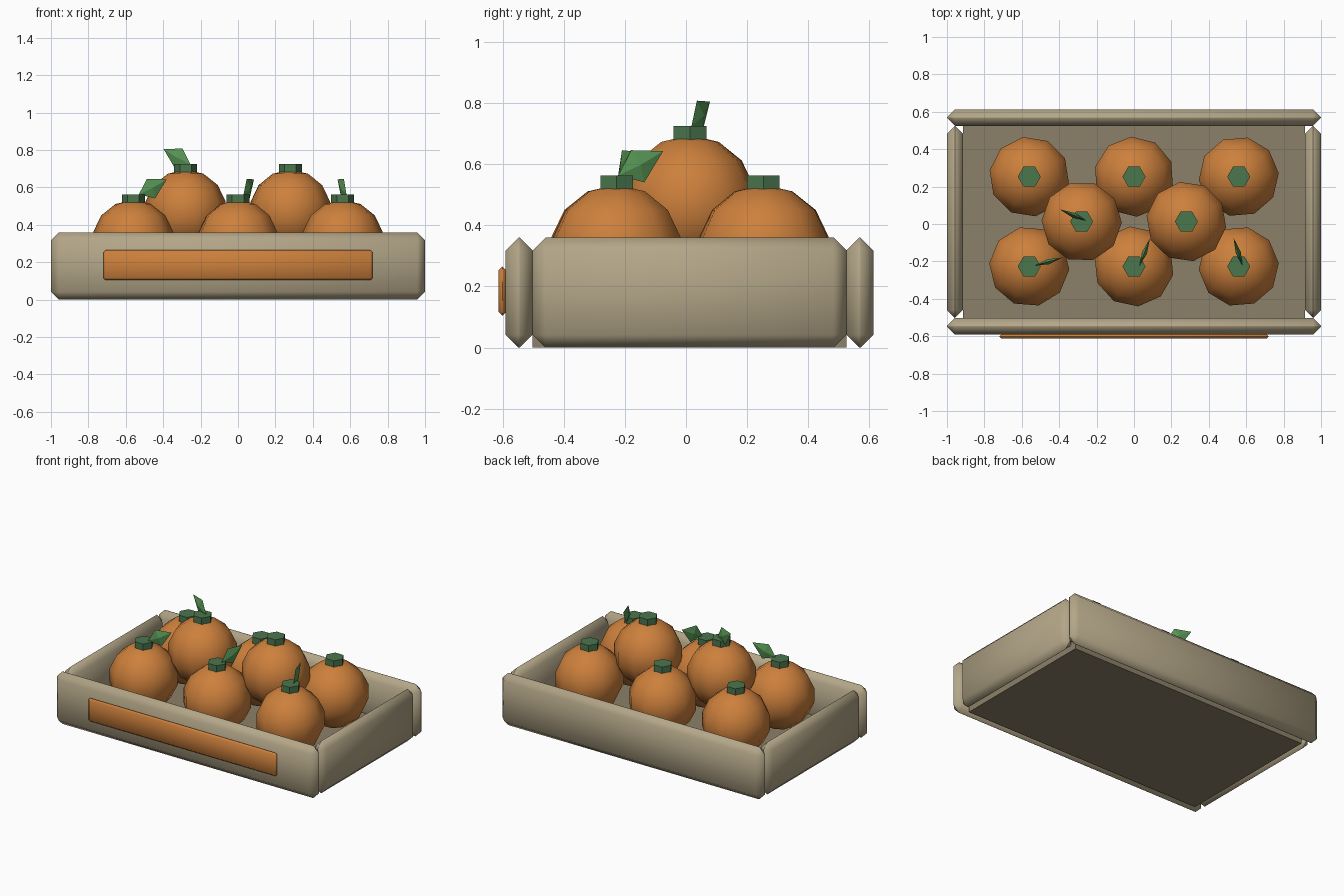
import bpy, bmesh, random
from math import radians
from mathutils import Matrix, Vector

random.seed(4)
scene = bpy.context.scene
if "Cube" in scene.objects:
    bpy.data.objects.remove(scene.objects["Cube"], do_unlink=True)


def material(name, rgb):
    m = bpy.data.materials.new(name)
    m.use_nodes = True
    m.diffuse_color = (*rgb, 1)
    m.node_tree.nodes["Principled BSDF"].inputs["Base Color"].default_value = (*rgb, 1)
    return m


WOOD = material("pale wood", (0.45, 0.38, 0.245))
FLOOR = material("dark wood", (0.26, 0.215, 0.14))
ORANGE = material("orange", (0.61, 0.216, 0.045))
STEM = material("stem green", (0.069, 0.181, 0.076))
LEAF = material("leaf green", (0.098, 0.305, 0.091))


def add_object(name, bm, mat, smooth=False, location=(0, 0, 0)):
    bmesh.ops.recalc_face_normals(bm, faces=bm.faces)
    for f in bm.faces:
        f.smooth = smooth
    mesh = bpy.data.meshes.new(name)
    bm.to_mesh(mesh)
    bm.free()
    mesh.materials.append(mat)
    ob = bpy.data.objects.new(name, mesh)
    ob.location = location
    scene.collection.objects.link(ob)
    return ob


def box(name, low, high, mat, bevel=0):
    low, high = Vector(low), Vector(high)
    bm = bmesh.new()
    bmesh.ops.create_cube(bm, size=1, matrix=Matrix.Diagonal((*(high - low), 1)))
    ob = add_object(name, bm, mat, bevel > 0, (low + high) / 2)
    if bevel:
        mod = ob.modifiers.new("chamfer", "BEVEL")
        mod.width = bevel
        mod.segments = 1
    return ob


def fruit(name, x, y, z):
    bm = bmesh.new()
    turn = Matrix.Rotation(random.uniform(0, 1), 4, "Z")
    bmesh.ops.create_uvsphere(bm, u_segments=10, v_segments=7, radius=0.22, matrix=turn)
    add_object(name, bm, ORANGE, True, (x, y, z))
    # Hexagonal stem with corners along x
    bm = bmesh.new()
    bmesh.ops.create_cone(bm, cap_ends=True, segments=6, radius1=0.0615, radius2=0.0615,
                          depth=0.07, matrix=Matrix.Rotation(radians(30), 4, "Z"))
    if abs(max(v.co.x for v in bm.verts) - 0.0615) > 0.001:
        bmesh.ops.rotate(bm, verts=bm.verts, matrix=Matrix.Rotation(radians(30), 3, "Z"))
    add_object(name + "_stem", bm, STEM, False, (x, y, z + 0.215))


def leaf(name, x, y, z, angle):
    # Upright slanted blade, thickest in the middle
    bm = bmesh.new()
    rim = [bm.verts.new((s, 0, h)) for s, h in
           ((0, 0), (0.045, 0.083), (0.155, 0.08), (0.09, -0.022))]
    for side in (-0.014, 0.014):
        middle = bm.verts.new((0.073, side, 0.035))
        for i in range(4):
            bm.faces.new((rim[i], rim[(i + 1) % 4], middle))
    ob = add_object(name, bm, LEAF, False, (x + 0.03, y + 0.005, z + 0.25))
    ob.rotation_euler.z = radians(angle)


# Crate
box("crate_floor", (-0.915, -0.502, 0), (0.915, 0.525, 0.08), FLOOR)
box("front_board", (-1, -0.59, 0), (1, -0.502, 0.36), WOOD, 0.042)
box("back_board", (-1, 0.525, 0), (1, 0.613, 0.36), WOOD, 0.042)
box("right_board", (-1, -0.502, 0), (-0.915, 0.525, 0.36), WOOD, 0.042)
box("left_board", (0.915, -0.502, 0), (1, 0.525, 0.36), WOOD, 0.042)
box("front_plate", (-0.72, -0.613, 0.105), (0.72, -0.589, 0.265), ORANGE, 0.0115)

# Fruit in two layers
LOW, HIGH = 0.313, 0.475
for row, y in (("front", -0.227), ("back", 0.253)):
    for column, x in (("right", -0.56), ("middle", 0), ("left", 0.56)):
        fruit(f"{row}_{column}_fruit", x, y, LOW)
for column, x in (("right", -0.28), ("left", 0.28)):
    fruit(f"upper_{column}_fruit", x, 0.013, HIGH)

# Leaves
leaf("front_right_leaf", -0.56, -0.227, LOW, 16)
leaf("front_middle_leaf", 0, -0.227, LOW, 69)
leaf("front_left_leaf", 0.55, -0.227, LOW, 108)
leaf("upper_right_leaf", -0.285, 0.013, HIGH, 157)
